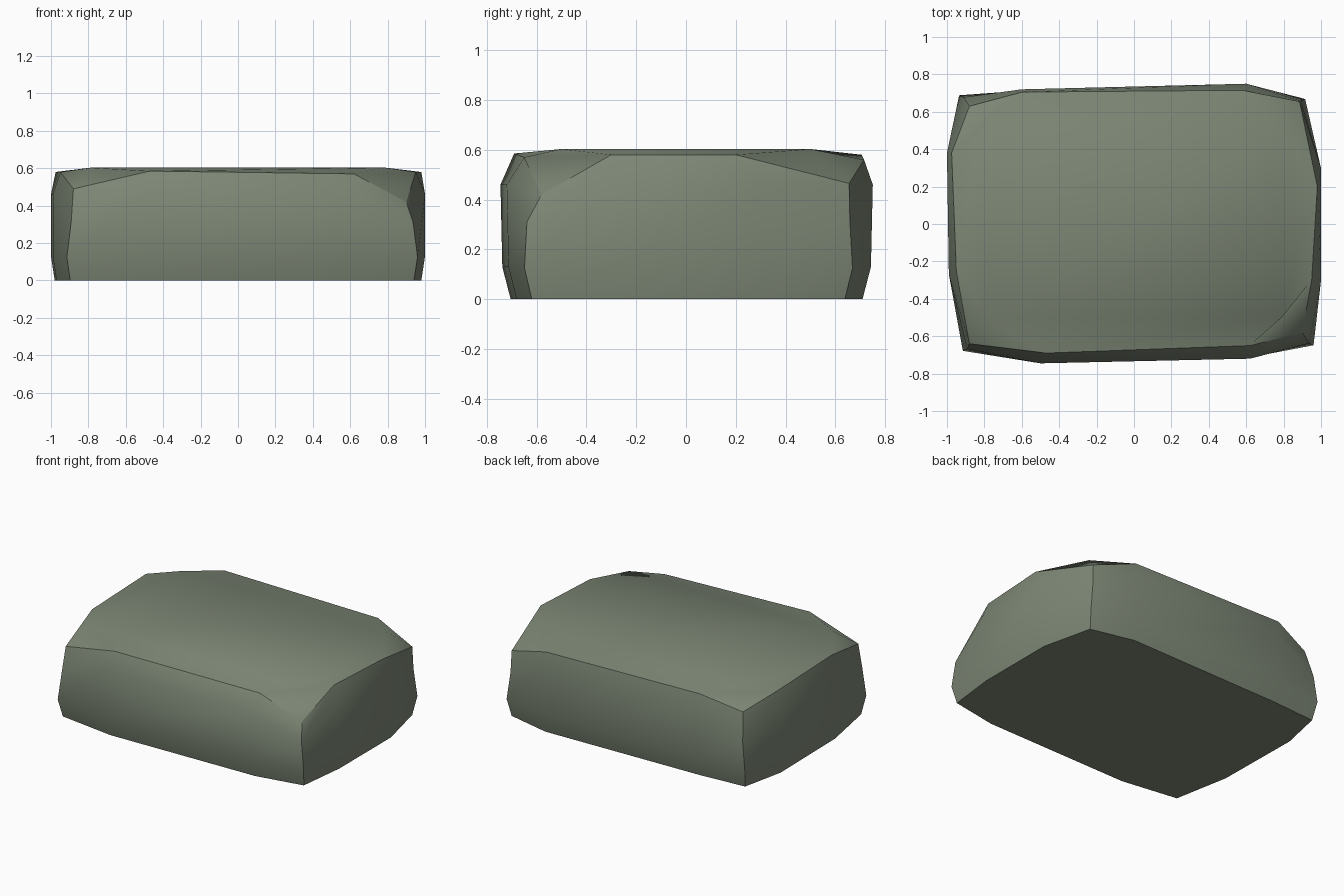
import bpy, bmesh

if "Cube" in bpy.data.objects:
    bpy.data.objects.remove(bpy.data.objects["Cube"])

# Plan outline at the widest level, anticlockwise from the front left corner
PLAN = [(-.915, -.685), (-.5, -.745), (.62, -.72), (.96, -.655), (1, -.3), (1, .3),
        (.915, .675), (.6, .75), (-.6, .72), (-.935, .695), (-1, .38), (-.99, -.27)]
# Worn rim around the top
RIM = [(-.88, -.64, .49), (-.47, -.69, .585), (.62, -.65, .57), (.9, -.58, .42),
       (.95, -.3, .58), (.98, .2, .58), (.885, .655, .465), (.58, .715, .56),
       (-.6, .705, .58), (-.88, .63, .5), (-.975, .38, .58), (-.95, -.25, .58)]

bm = bmesh.new()


def ring(sx, sy, z_mid, z_corner, corner_scale=1.0):
    """Ring of 12 points scaled from the plan; every third one is a corner."""
    out = []
    for i, (x, y) in enumerate(PLAN):
        k = corner_scale if i % 3 == 0 else 1.0
        out.append(bm.verts.new((x * sx * k, y * sy * k, z_corner if i % 3 == 0 else z_mid)))
    return out


# Side walls
base = ring(.98, .945, 0, 0)
low = ring(1, .99, .13, .125)
high = ring(1, 1, .46, .31, .975)
rim = [bm.verts.new(p) for p in RIM]
for a, b in ((base, low), (low, high), (high, rim)):
    for i in range(12):
        j = (i + 1) % 12
        bm.faces.new((a[i], a[j], b[j], b[i]))

# Flat underside
bm.faces.new(base[::-1])

# Top as a 3 x 3 patch of faces
c = [bm.verts.new((x, y, .603)) for y in (-.5, .5) for x in (-.79, .79)]
grid = [rim[0:4],
        [rim[11], c[0], c[1], rim[4]],
        [rim[10], c[2], c[3], rim[5]],
        [rim[9], rim[8], rim[7], rim[6]]]
for r in range(3):
    for k in range(3):
        bm.faces.new((grid[r][k], grid[r][k + 1], grid[r + 1][k + 1], grid[r + 1][k]))

# Smooth faces, with sharp corners, rim and base
bmesh.ops.recalc_face_normals(bm, faces=bm.faces[:])
for f in bm.faces:
    f.smooth = True
sharp = [(r[i], r[(i + 1) % 12]) for r in (base, rim) for i in range(12)]
sharp += [(a[i], b[i]) for a, b in ((base, low), (low, high), (high, rim)) for i in range(0, 12, 3)]
for pair in sharp:
    bm.edges.get(pair).smooth = False

mesh = bpy.data.meshes.new("stone_slab")
bm.to_mesh(mesh)
bm.free()
stone = bpy.data.objects.new("stone_slab", mesh)
bpy.context.collection.objects.link(stone)

# Colour
mat = bpy.data.materials.new("grey green stone")
mat.diffuse_color = (.205, .242, .18, 1)
mat.use_nodes = True
mat.node_tree.nodes["Principled BSDF"].inputs["Base Color"].default_value = mat.diffuse_color
mesh.materials.append(mat)
